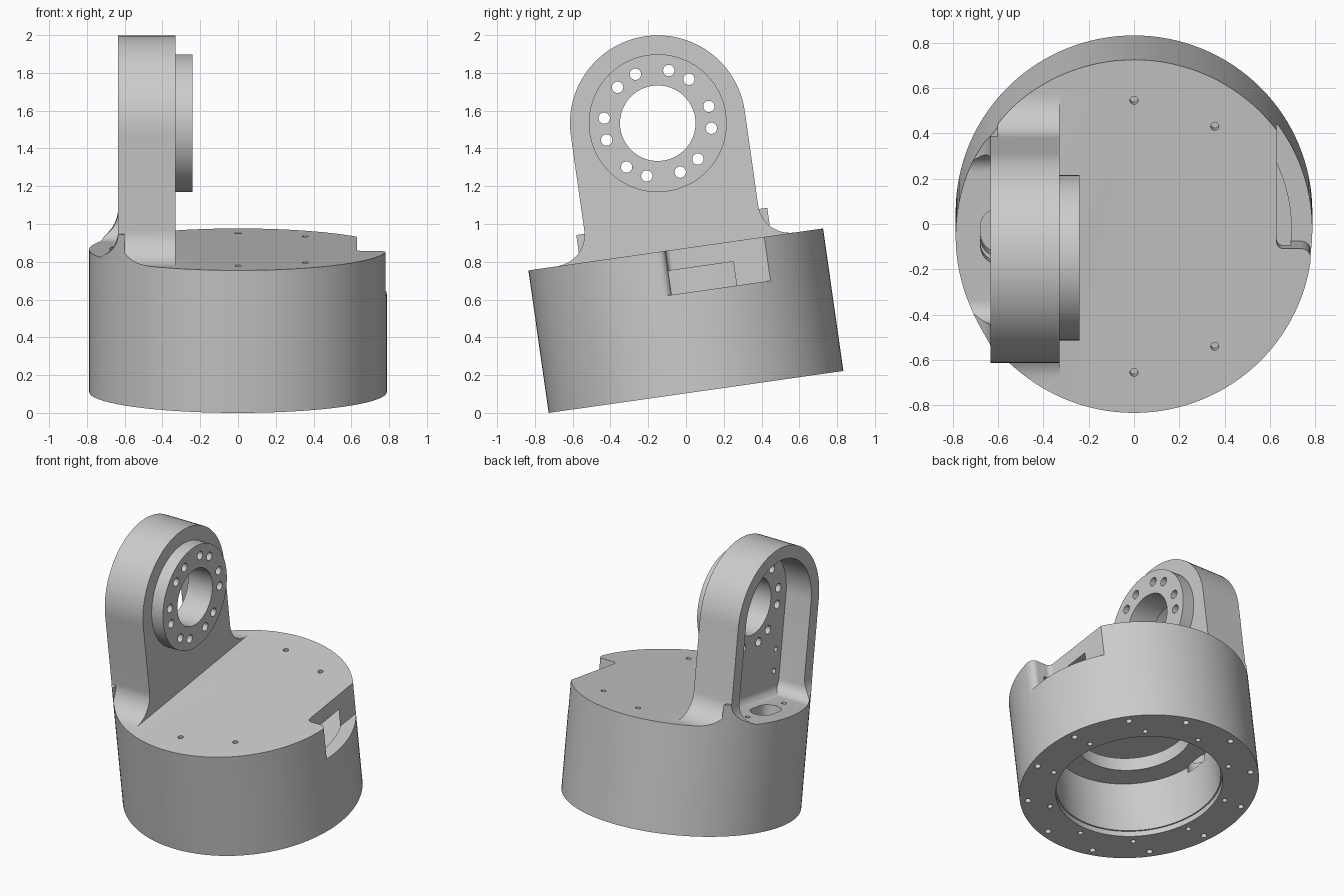
import bpy, bmesh
from math import sin, cos, radians
from mathutils import Matrix

if "Cube" in bpy.data.objects:
    bpy.data.objects.remove(bpy.data.objects["Cube"])

R, H = 0.788, 0.762          # base radius and height
TILT = radians(8.1)
ARM_Z = 1.437                # height of the bearing axis above the base underside


def arc(cu, cv, r, a0, a1, n=12):
    return [(cu + r * cos(radians(a0 + (a1 - a0) * i / n)),
             cv + r * sin(radians(a0 + (a1 - a0) * i / n))) for i in range(n + 1)]


def circle(cu, cv, r, n=24):
    return arc(cu, cv, r, 0, 360, n)[:-1]


def solid(name, prisms):
    """Object made of prisms: (outline, axis, low, high)."""
    bm = bmesh.new()
    for pts, axis, lo, hi in prisms:
        place = {'x': lambda u, v, t: (t, u, v),
                 'y': lambda u, v, t: (u, t, v),
                 'z': lambda u, v, t: (u, v, t)}[axis]
        a = [bm.verts.new(place(u, v, lo)) for u, v in pts]
        b = [bm.verts.new(place(u, v, hi)) for u, v in pts]
        bm.faces.new(a)
        bm.faces.new(b)
        for i in range(len(a)):
            j = (i + 1) % len(a)
            bm.faces.new((a[i], a[j], b[j], b[i]))
    bmesh.ops.recalc_face_normals(bm, faces=bm.faces)
    me = bpy.data.meshes.new(name)
    bm.to_mesh(me)
    bm.free()
    ob = bpy.data.objects.new(name, me)
    bpy.context.collection.objects.link(ob)
    return ob


def combine(target, prisms, operation='DIFFERENCE'):
    tool = prisms if isinstance(prisms, bpy.types.Object) else solid("cutter", prisms)
    tool.hide_render = True
    mod = target.modifiers.new("bool", 'BOOLEAN')
    mod.operation, mod.object, mod.solver = operation, tool, 'EXACT'
    bpy.context.view_layer.objects.active = target
    bpy.ops.object.modifier_apply(modifier=mod.name)
    bpy.data.objects.remove(tool, do_unlink=True)


def polar(r, a):
    return r * cos(radians(a)), r * sin(radians(a))


# Oversize drum, trimmed to its true radius together with the arm
base = solid("tilted_base_and_arm", [(circle(0, 0, R + 0.03, 128), 'z', 0, H)])

# Upright arm: arched plate with flared foot
f = 0.17
arm_outline = (arc(-0.465 - f, H + f, f, -90, 0) + arc(0, ARM_Z, 0.465, 180, 0, 48)
               + arc(0.465 + f, H + f, f, 180, 270) + [(0.465 + f, 0.7), (-0.465 - f, 0.7)])
arm = solid("arm", [(arm_outline, 'x', -0.635, -0.33)])
foot = arc(-0.785, H + 0.15, 0.15, -90, 0) + [(-0.6, H + 0.15), (-0.6, 0.7), (-0.785, 0.7)]
combine(arm, [(foot, 'y', -0.6, 0.6)], 'UNION')

# Recess on the outer side with rounded floor corners, and a fillet along the web
c = 0.09
recess = (arc(0, ARM_Z, 0.375, 180, 0, 48) + arc(0.375 - c, H + c, c, 0, -90)
          + arc(-0.375 + c, H + c, c, -90, -180))
combine(arm, [(recess, 'x', -1.0, -0.435)])
web = arc(-0.495, H + 0.06, 0.06, -90, 0, 8) + [(-0.4, H + 0.06), (-0.4, 0.7), (-0.495, 0.7)]
combine(arm, [(web, 'y', -0.385, 0.385)], 'UNION')

# Bearing boss, bore and paired bolt holes
combine(arm, [(circle(0, ARM_Z, 0.365, 96), 'x', -0.38, -0.24)], 'UNION')
holes = [(circle(0, ARM_Z, 0.2, 64), 'x', -0.8, 0)]
for k in range(6):
    for d in (-11.8, 11.8):
        u, v = polar(0.285, 60 * k - 1.7 + d)
        holes.append((circle(u, ARM_Z + v, 0.03), 'x', -0.8, 0))
for y in (-0.31, 0.31):
    for z in (0.92, 1.07):
        holes.append((circle(y, z, 0.018, 16), 'x', -0.5, -0.38))
combine(arm, holes)
combine(base, arm, 'UNION')
combine(base, [(circle(0, 0, R, 128), 'z', -0.1, 2.2)], 'INTERSECT')

# Stepped bore: lip, main bore, flange opening, upper chamber
for r, lo, hi in ((0.549, -0.1, 0.04), (0.54, -0.1, 0.42), (0.39, -0.1, 0.6), (0.695, 0.518, 0.655)):
    combine(base, [(circle(0, 0, r, 96), 'z', lo, hi)])

# Side notch with rounded end, opening into the upper chamber
notch = ([(0.63, 0.9)] + arc(0.66, -0.025, 0.03, 180, 270, 6)
         + arc(0.74, -0.095, 0.04, 90, 0, 6) + [(0.78, -0.145), (0.9, -0.145), (0.9, 0.9)])
combine(base, [(notch, 'z', 0.527, 1.0)])

# Cable slot and screw holes in the recess floor
slot = arc(-0.6, 0.045, 0.078, 0, 180) + arc(-0.6, -0.045, 0.078, 180, 360)
drill = [(slot, 'z', 0.38, 0.8)]
drill += [(circle(-0.6, y, 0.018, 16), 'z', 0.7, 0.8) for y in (-0.21, 0.21)]

# Screw holes in the top and underside
for a in (90, 54, -54, -90):
    drill.append((circle(*polar(0.607, a), 0.018, 16), 'z', 0.69, 0.8))
for n, r, phase, size in ((12, 0.735, 15, 0.02), (10, 0.605, 18, 0.017)):
    for k in range(n):
        drill.append((circle(*polar(r, phase + 360 / n * k), size, 16), 'z', -0.1, 0.12))
combine(base, drill)

# Tilt into place and shade
base.data.transform(Matrix.Translation((0, 0.053, 0.111)) @ Matrix.Rotation(TILT, 4, 'X'))
bpy.ops.object.select_all(action='DESELECT')
base.select_set(True)
bpy.context.view_layer.objects.active = base
bpy.ops.object.shade_smooth_by_angle(angle=radians(25))
